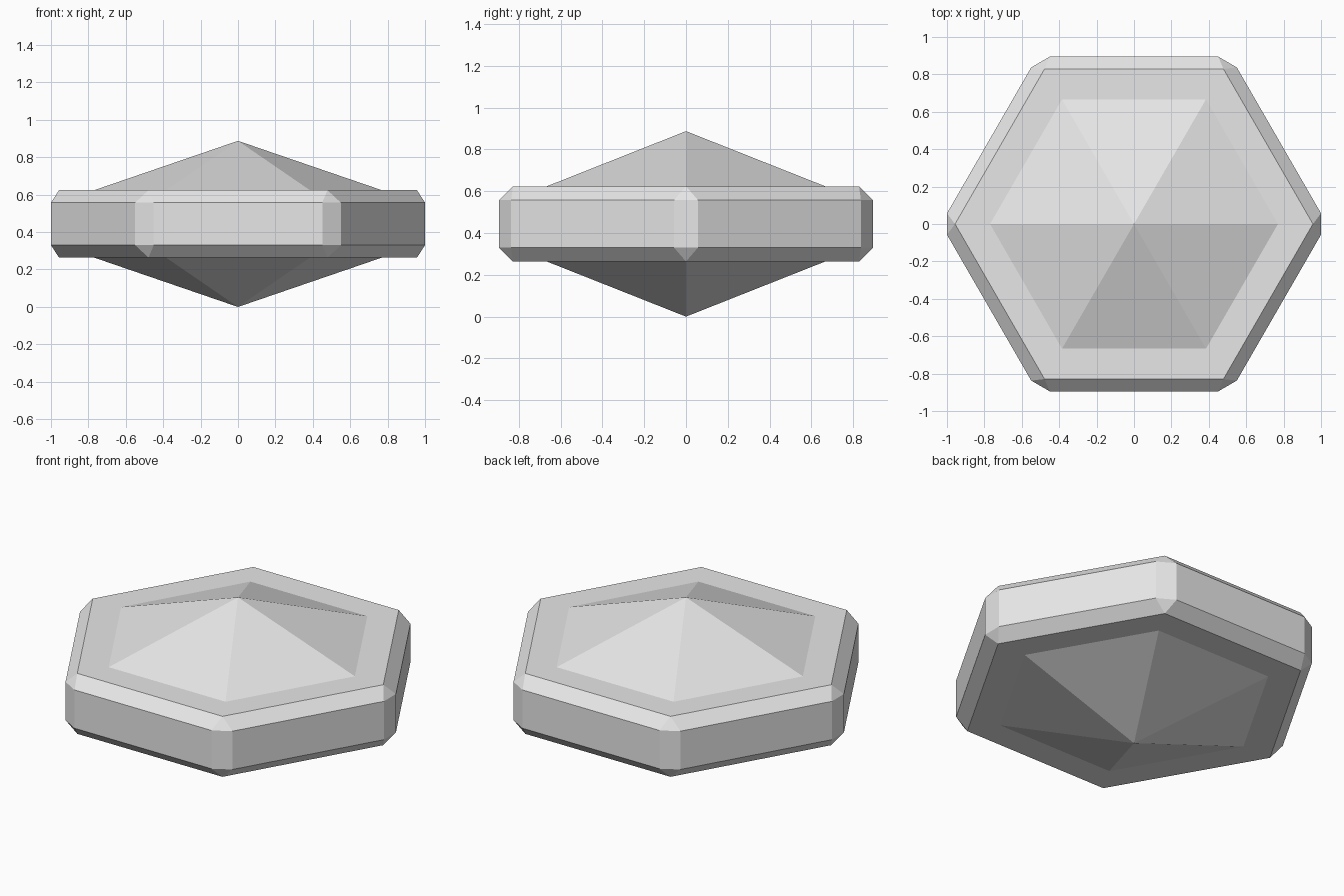
import bpy
import bmesh
import math

cube = bpy.data.objects.get("Cube")
if cube:
    bpy.data.objects.remove(cube, do_unlink=True)

RADIUS = 1.033      # hexagon corner radius before bevelling
BEVEL = 0.066
THICKNESS = 0.36
MIDDLE = 0.4435     # height of the centre plane
RIM = 0.162         # flat border around each pyramid
PEAK = 0.264        # rise of each pyramid

# Single plain grey
grey = bpy.data.materials.new("light_grey")
grey.use_nodes = True
colour = (0.8, 0.8, 0.8, 1)
grey.diffuse_color = colour
grey.node_tree.nodes["Principled BSDF"].inputs["Base Color"].default_value = colour

# Hexagonal slab with corners on the x axis
bm = bmesh.new()
ring = [bm.verts.new((RADIUS * math.cos(i * math.pi / 3),
                      RADIUS * math.sin(i * math.pi / 3),
                      MIDDLE - THICKNESS / 2)) for i in range(6)]
base = bm.faces.new(ring)
extruded = bmesh.ops.extrude_face_region(bm, geom=[base], use_keep_orig=True)
top_verts = [g for g in extruded["geom"] if isinstance(g, bmesh.types.BMVert)]
bmesh.ops.translate(bm, verts=top_verts, vec=(0, 0, THICKNESS))
bmesh.ops.recalc_face_normals(bm, faces=bm.faces)

# Chamfer every edge
bmesh.ops.bevel(bm, geom=bm.edges[:], offset=BEVEL, offset_type='OFFSET',
                segments=1, profile=0.5, affect='EDGES')
bm.normal_update()

# Inset both caps and raise each into a six-sided pyramid
caps = [f for f in bm.faces if abs(f.normal.z) > 0.99]
for cap in caps:
    side = math.copysign(1, cap.normal.z)
    bmesh.ops.inset_region(bm, faces=[cap], thickness=RIM, use_even_offset=True)
    peak = bmesh.ops.poke(bm, faces=[cap])["verts"][0]
    peak.co.z += side * PEAK

bmesh.ops.recalc_face_normals(bm, faces=bm.faces)
mesh = bpy.data.meshes.new("hexagonal_gem")
bm.to_mesh(mesh)
bm.free()
mesh.materials.append(grey)
gem = bpy.data.objects.new("hexagonal_gem", mesh)
bpy.context.collection.objects.link(gem)
